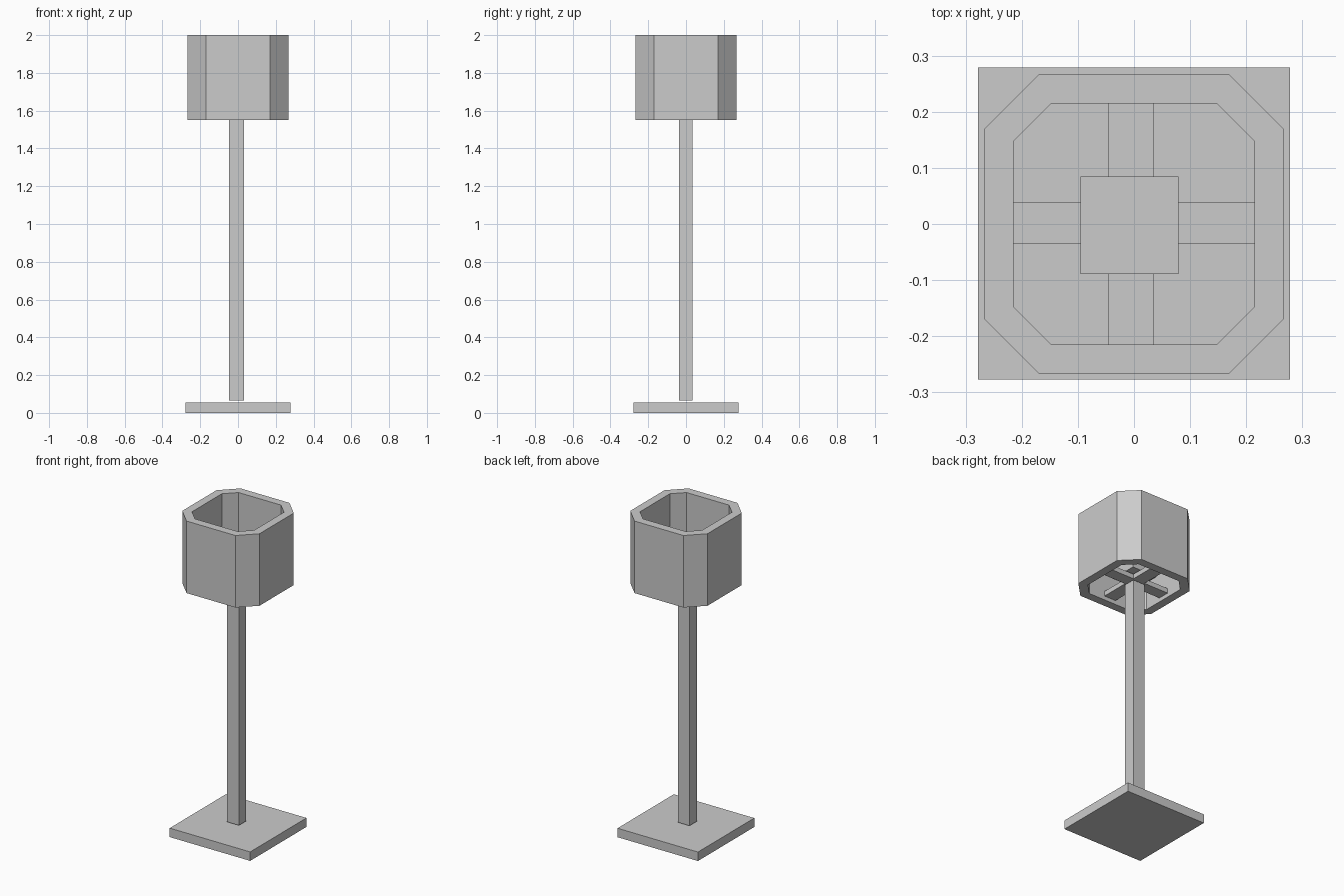
import bpy, bmesh

if "Cube" in bpy.data.objects:
    bpy.data.objects.remove(bpy.data.objects["Cube"])


def prism(name, pts, z0, z1):
    """Extrude a flat outline from z0 up to z1."""
    bm = bmesh.new()
    face = bm.faces.new([bm.verts.new((x, y, z0)) for x, y in pts])
    ext = bmesh.ops.extrude_face_region(bm, geom=[face])
    top = [v for v in ext["geom"] if isinstance(v, bmesh.types.BMVert)]
    bmesh.ops.translate(bm, verts=top, vec=(0, 0, z1 - z0))
    return finish(name, bm)


def finish(name, bm):
    bmesh.ops.recalc_face_normals(bm, faces=bm.faces)
    mesh = bpy.data.meshes.new(name)
    bm.to_mesh(mesh)
    bm.free()
    obj = bpy.data.objects.new(name, mesh)
    bpy.context.collection.objects.link(obj)
    return obj


def rect(x0, x1, y0, y1):
    return [(x0, y0), (x1, y0), (x1, y1), (x0, y1)]


def octagon(r, c):
    return [(r, -c), (r, c), (c, r), (-c, r), (-r, c), (-r, -c), (-c, -r), (c, -r)]


def tube(name, outer, inner, z0, z1):
    """Hollow ring wall, open at both ends."""
    bm = bmesh.new()
    loops = [[bm.verts.new((x, y, z)) for x, y in pts]
             for pts, z in ((outer, z0), (outer, z1), (inner, z1), (inner, z0))]
    n = len(outer)
    for k in range(4):
        a, b = loops[k], loops[(k + 1) % 4]
        for i in range(n):
            j = (i + 1) % n
            bm.faces.new((a[i], a[j], b[j], b[i]))
    return finish(name, bm)


# Floor base and pole
prism("base", rect(-0.278, 0.278, -0.277, 0.279), 0.0, 0.056)
prism("pole", rect(-0.048, 0.033, -0.038, 0.034), 0.065, 1.57)

# Cross-shaped support holding the shade
R, XA, XB, YA, YB = 0.215, -0.045, 0.036, -0.035, 0.038
prism("shade_support", [
    (XA, -R), (XB, -R), (XB, YA), (R, YA), (R, YB), (XB, YB),
    (XB, R), (XA, R), (XA, YB), (-R, YB), (-R, YA), (XA, YA)], 1.575, 1.605)

# Cube bulb on the support
prism("bulb", rect(-0.095, 0.079, -0.089, 0.085), 1.615, 1.79)

# Octagonal hollow shade
tube("shade", octagon(0.267, 0.169), octagon(0.215, 0.147), 1.55, 2.0)
